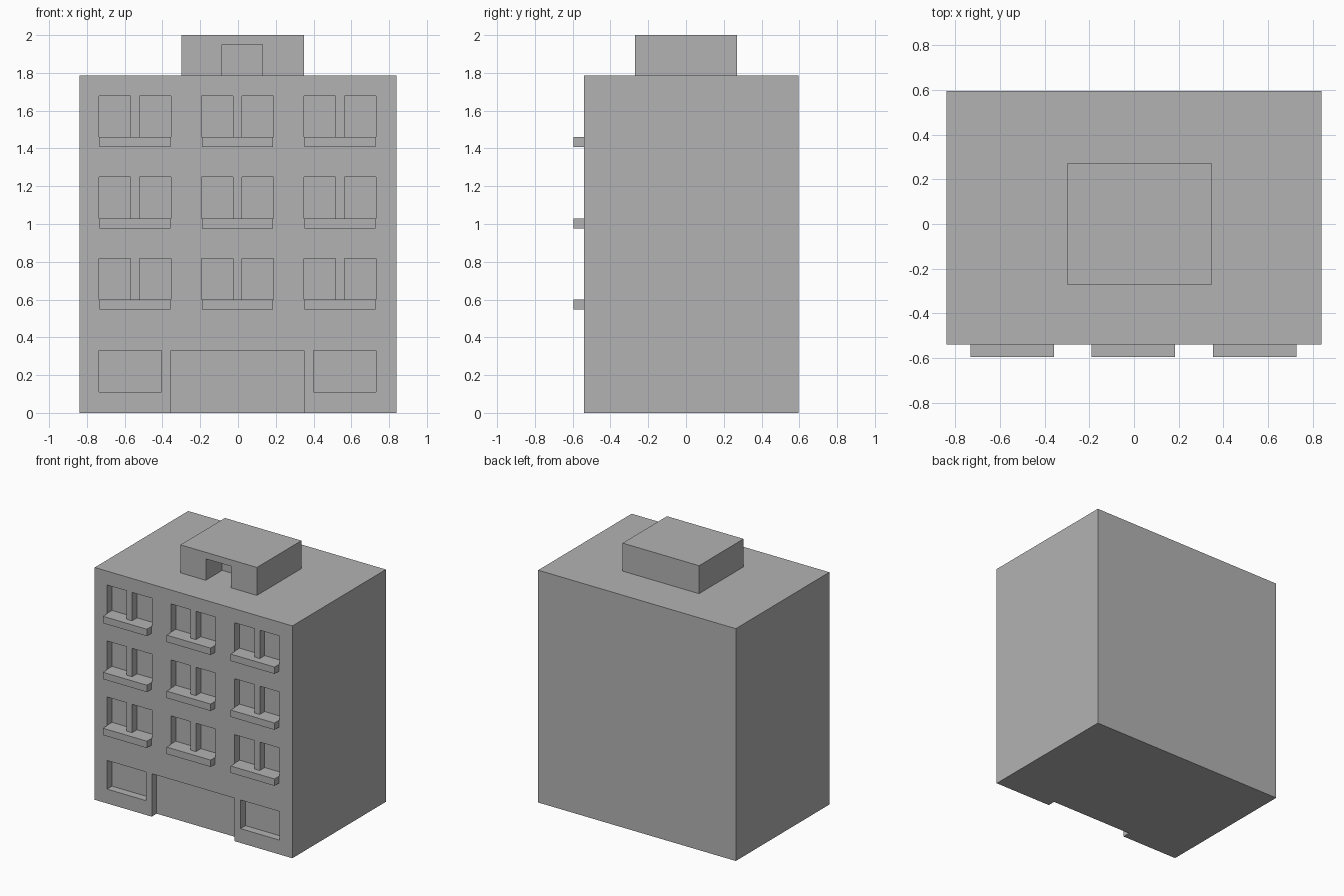
import bpy
import bmesh
from mathutils import Matrix, Vector

# Remove the default object
default = bpy.data.objects.get("Cube")
if default:
    bpy.data.objects.remove(default, do_unlink=True)

# Single plain colour
GREY = (0.45, 0.45, 0.45, 1.0)
plaster = bpy.data.materials.new("plain_grey")
plaster.use_nodes = True
plaster.diffuse_color = GREY
plaster.node_tree.nodes["Principled BSDF"].inputs["Base Color"].default_value = GREY


def boxes(name, spans):
    """One object made of boxes, each given as (x0, x1), (y0, y1), (z0, z1)."""
    bm = bmesh.new()
    for span in spans:
        low, high = (Vector(ends) for ends in zip(*span))
        place = Matrix.Translation((low + high) / 2) @ Matrix.Diagonal((high - low).to_4d())
        bmesh.ops.create_cube(bm, size=1, matrix=place)
    mesh = bpy.data.meshes.new(name)
    bm.to_mesh(mesh)
    bm.free()
    mesh.materials.append(plaster)
    obj = bpy.data.objects.new(name, mesh)
    bpy.context.collection.objects.link(obj)
    return obj


def carve(target, name, spans):
    """Cut box-shaped recesses, bake the result and drop the cutter."""
    cutter = boxes(name, spans)
    cutter.hide_render = True
    cut = target.modifiers.new("recesses", "BOOLEAN")
    cut.operation = "DIFFERENCE"
    cut.solver = "EXACT"
    cut.object = cutter
    bpy.context.view_layer.objects.active = target
    bpy.ops.object.modifier_apply(modifier=cut.name)
    bpy.data.objects.remove(cutter, do_unlink=True)


FRONT, BACK, ROOF = -0.54, 0.595, 1.785
RECESS = (FRONT - 0.1, FRONT + 0.06)
BAYS = (-0.545, -0.003, 0.54)       # window pair centres
FLOORS = (0.6, 1.03, 1.46)          # sill heights

# Main block
building = boxes("building", [((-0.84, 0.84), (FRONT, BACK), (0, ROOF))])

# Paired windows, ground floor windows and the wide entrance
openings = []
for z in FLOORS:
    for x in BAYS:
        for side in (-1, 1):
            pane = sorted((x + side * 0.023, x + side * 0.19))
            openings.append((pane, RECESS, (z, z + 0.218)))
for shop in ((-0.735, -0.405), (0.4, 0.73)):
    openings.append((shop, RECESS, (0.11, 0.33)))
openings.append(((-0.355, 0.35), RECESS, (-0.1, 0.33)))
carve(building, "opening_cutter", openings)

# Window sills
boxes("window_sills", [((x - 0.187, x + 0.187), (-0.595, FRONT), (z - 0.053, z))
                       for z in FLOORS for x in BAYS])

# Rooftop stair house with its doorway
stair_house = boxes("stair_house", [((-0.3, 0.35), (-0.27, 0.27), (ROOF, 2))])
carve(stair_house, "doorway_cutter",
      [((-0.085, 0.13), (-0.4, -0.07), (ROOF - 0.1, 1.95))])
